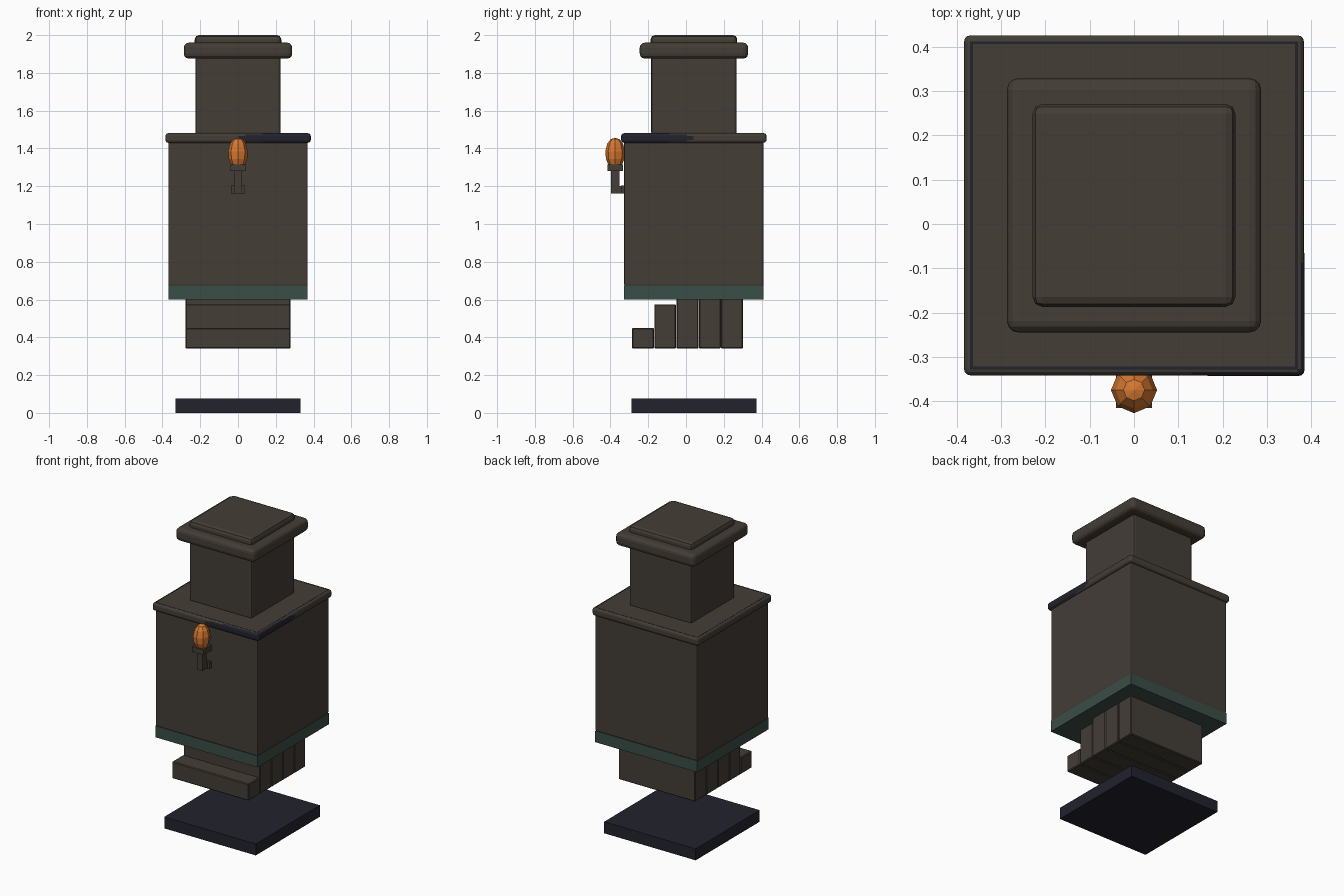
import bpy, bmesh, math

if "Cube" in bpy.data.objects:
    bpy.data.objects.remove(bpy.data.objects["Cube"])

CY = 0.042  # shared y centre of the tower parts


def material(name, rgb):
    m = bpy.data.materials.new(name)
    m.diffuse_color = (*rgb, 1)
    m.use_nodes = True
    m.node_tree.nodes["Principled BSDF"].inputs["Base Color"].default_value = m.diffuse_color
    return m


STONE = material("dark stone", (0.057, 0.047, 0.037))
TEAL = material("dark teal", (0.042, 0.074, 0.063))
NAVY = material("navy", (0.016, 0.016, 0.027))
ORANGE = material("amber glow", (0.68, 0.19, 0.03))


def finish(name, bm, mat, bevel=0, segments=2):
    bmesh.ops.recalc_face_normals(bm, faces=bm.faces[:])
    if bevel:
        bmesh.ops.bevel(bm, geom=bm.edges[:], offset=bevel, segments=segments,
                        profile=0.5, affect='EDGES', clamp_overlap=True)
    mesh = bpy.data.meshes.new(name)
    bm.to_mesh(mesh)
    bm.free()
    mesh.materials.append(mat)
    obj = bpy.data.objects.new(name, mesh)
    bpy.context.collection.objects.link(obj)
    return obj


def prism(name, corners, z0, z1, mat, bevel=0, segments=2):
    """Upright prism over a counter-clockwise outline."""
    bm = bmesh.new()
    low = [bm.verts.new((x, y, z0)) for x, y in corners]
    top = [bm.verts.new((x, y, z1)) for x, y in corners]
    bm.faces.new(low[::-1])
    bm.faces.new(top)
    n = len(corners)
    for i in range(n):
        j = (i + 1) % n
        bm.faces.new((low[i], low[j], top[j], top[i]))
    return finish(name, bm, mat, bevel, segments)


def box(name, x0, x1, y0, y1, z0, z1, mat, bevel=0, segments=2):
    return prism(name, [(x0, y0), (x1, y0), (x1, y1), (x0, y1)], z0, z1, mat, bevel, segments)


def block(name, half, z0, z1, mat, bevel=0, segments=2):
    """Square block centred on the tower axis."""
    return box(name, -half, half, CY - half, CY + half, z0, z1, mat, bevel, segments)


# Floating base plate
block("base_plate", 0.331, 0, 0.075, NAVY)

# Staircase of upright blocks rising into the tower
for i in range(5):
    y = -0.286 + i * 0.118
    box(f"step_{i + 1}", -0.278, 0.278, y, y + 0.116, 0.34, 0.45 + 0.125 * i, STONE, 0.005, 1)

# Tower stack
block("bottom_band", 0.369, 0.6, 0.674, TEAL)
block("tower_body", 0.369, 0.672, 1.44, STONE, 0.008)
block("ledge", 0.384, 1.43, 1.481, STONE, 0.015, 3)
block("neck", 0.226, 1.47, 1.89, STONE, 0.014)
block("cap_slab", 0.287, 1.876, 1.96, STONE, 0.026, 3)
block("cap_top", 0.229, 1.92, 2.0, STONE, 0.022, 2)

# Dark inlay that surfaces only around the ledge's front right corner
h, k = 0.3825, 0.3855
prism("ledge_inlay", [(-h, CY - h), (k, CY - k), (h, CY + h), (-h, CY + h)],
      1.4305, 1.4805, NAVY, 0.015, 3)

# Fine dark line around the top of the ledge
a, b = 0.364, 0.370
for s in (-1, 1):
    x0, x1 = sorted((s * a, s * b))
    box("ledge_line_side", x0, x1, CY - b, CY + b, 1.479, 1.4815, NAVY)
    box("ledge_line_end", -a, a, CY + x0, CY + x1, 1.479, 1.4815, NAVY)

# Lamp bracket
LY = -0.375
box("lamp_wall_plate", -0.036, 0.036, -0.345, -0.322, 1.162, 1.205, STONE)
box("lamp_arm", -0.02, 0.02, LY - 0.022, -0.33, 1.162, 1.2, STONE)
box("lamp_stem", -0.02, 0.02, LY - 0.022, LY + 0.022, 1.162, 1.285, STONE)
box("lamp_socket", -0.041, 0.041, LY - 0.041, LY + 0.041, 1.28, 1.314, STONE)

# Eight-sided faceted bulb
profile = [(0.034, 1.308), (0.049, 1.345), (0.052, 1.385), (0.042, 1.425), (0.024, 1.449)]
bm = bmesh.new()
rings = [[bm.verts.new((r * math.cos(i * math.pi / 4), LY + r * math.sin(i * math.pi / 4), z))
          for i in range(8)] for r, z in profile]
tip = bm.verts.new((0, LY, 1.456))
bm.faces.new(rings[0][::-1])
for i in range(8):
    j = (i + 1) % 8
    for lo, hi in zip(rings, rings[1:]):
        bm.faces.new((lo[i], lo[j], hi[j], hi[i]))
    bm.faces.new((rings[-1][i], rings[-1][j], tip))
finish("lamp_bulb", bm, ORANGE)
